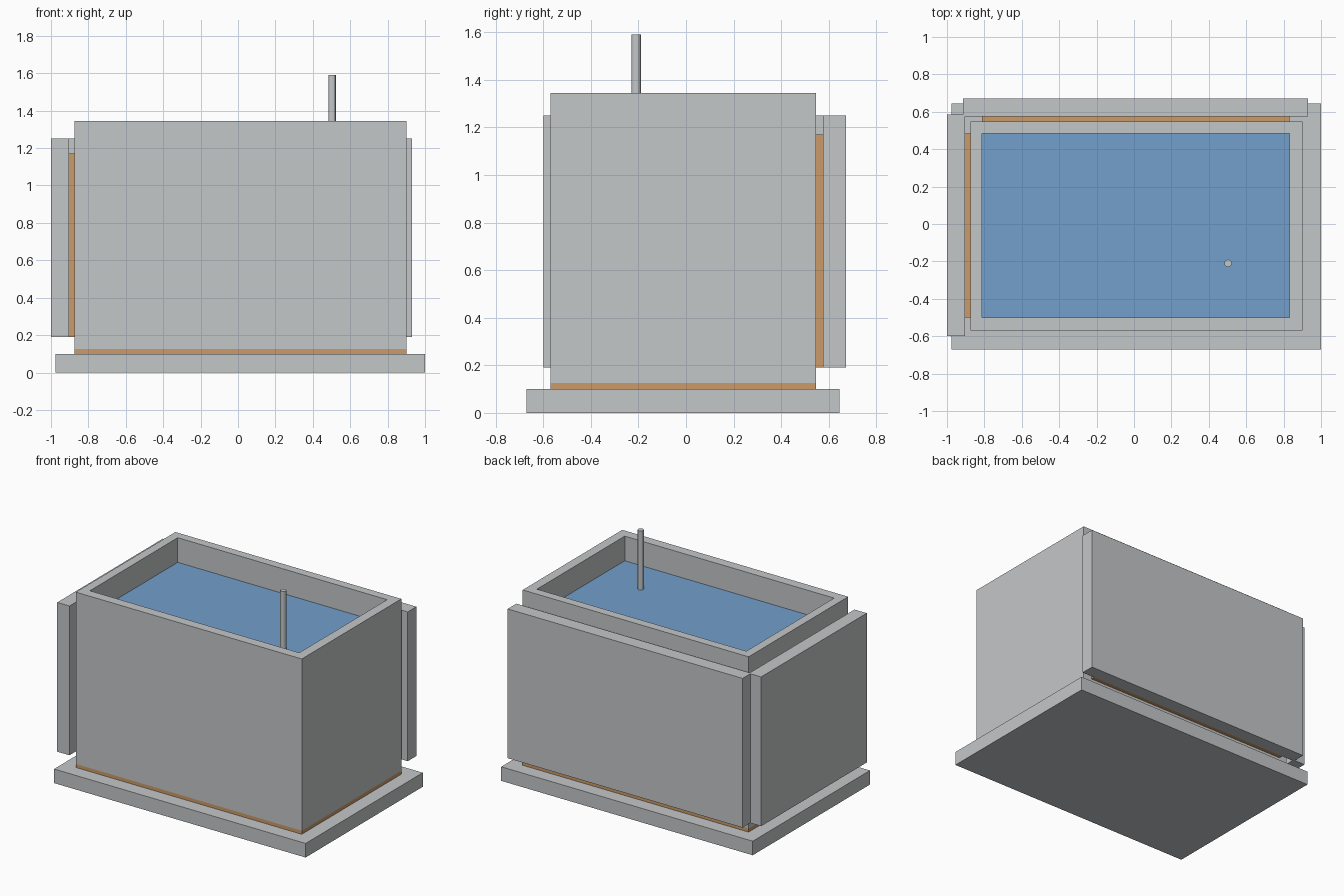
import bpy, bmesh
from mathutils import Vector

if "Cube" in bpy.data.objects:
    bpy.data.objects.remove(bpy.data.objects["Cube"])


def material(name, rgb):
    m = bpy.data.materials.new(name)
    m.diffuse_color = (*rgb, 1.0)
    m.use_nodes = True
    m.node_tree.nodes["Principled BSDF"].inputs["Base Color"].default_value = m.diffuse_color
    return m


GREY = material("light grey", (0.55, 0.57, 0.58))
BLUE = material("liquid blue", (0.17, 0.35, 0.60))
ORANGE = material("copper orange", (0.60, 0.33, 0.14))


def finish(name, bm, mat):
    bmesh.ops.recalc_face_normals(bm, faces=bm.faces)
    mesh = bpy.data.meshes.new(name)
    bm.to_mesh(mesh)
    bm.free()
    mesh.materials.append(mat)
    ob = bpy.data.objects.new(name, mesh)
    bpy.context.collection.objects.link(ob)
    return ob


def box_mesh(x, y, z):
    bm = bmesh.new()
    bmesh.ops.create_cube(bm, size=1)
    for v in bm.verts:
        v.co = Vector([r[0] if c < 0 else r[1] for c, r in zip(v.co, (x, y, z))])
    return bm


def box(name, mat, x, y, z):
    return finish(name, box_mesh(x, y, z), mat)


# Shared extents: tank outside, tank cavity, and heights
TX, TY = (-0.875, 0.90), (-0.57, 0.547)
CX, CY = (-0.813, 0.832), (-0.501, 0.485)
FLOOR, LEVEL, RIM = 0.19, 1.17, 1.345

# Base plate and thin pad under the tank
box("base_plate", GREY, (-0.976, 1.0), (-0.67, 0.645), (0, 0.10))
box("base_pad", ORANGE, TX, TY, (0.10, 0.125))

# Open tank: inset the top and push it down to the floor
bm = box_mesh(TX, TY, (0.125, RIM))
bm.normal_update()
top = max(bm.faces, key=lambda f: f.calc_center_median().z)
bmesh.ops.inset_region(bm, faces=[top], thickness=0.05)
for v in top.verts:
    v.co.x = CX[0] if v.co.x < 0 else CX[1]
    v.co.y = CY[0] if v.co.y < 0 else CY[1]
cavity = bmesh.ops.extrude_discrete_faces(bm, faces=[top])["faces"][0]
for v in cavity.verts:
    v.co.z = FLOOR
finish("tank", bm, GREY)

# Liquid filling the cavity
box("liquid", BLUE, CX, CY, (FLOOR, LEVEL))

# Side and back panels with pads between them and the tank
box("left_pad", ORANGE, (-0.904, TX[0]), CY, (FLOOR, LEVEL))
box("left_panel", GREY, (-1.0, -0.904), (-0.60, 0.585), (FLOOR, 1.25))
box("back_pad", ORANGE, CX, (TY[1], 0.575), (FLOOR, LEVEL))
box("back_panel", GREY, (-0.915, 0.931), (0.575, 0.672), (FLOOR, 1.25))

# Rod dipping into the liquid
bpy.ops.mesh.primitive_cylinder_add(vertices=12, radius=0.02, depth=0.89,
                                    location=(0.503, -0.21, 1.59 - 0.445))
rod = bpy.context.object
rod.name = "rod"
rod.data.materials.append(GREY)
bpy.ops.object.shade_smooth_by_angle()
